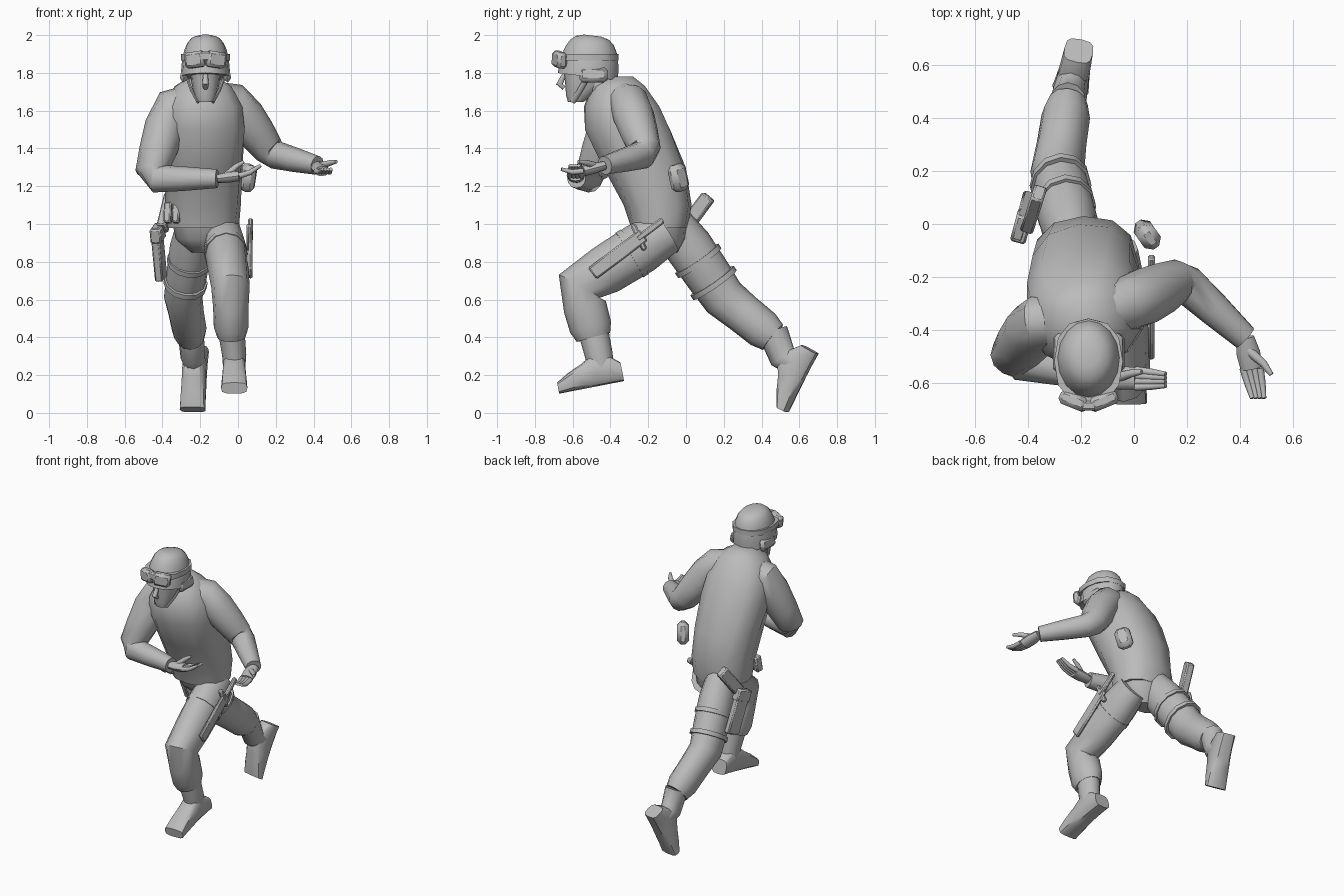
import bpy, bmesh, math
from mathutils import Vector, Matrix

if "Cube" in bpy.data.objects:
    bpy.data.objects.remove(bpy.data.objects["Cube"])

RIGHT, BACK, UP = Vector((1, 0, 0)), Vector((0, 1, 0)), Vector((0, 0, 1))
GREY = (.5, .5, .5, 1)
grey = bpy.data.materials.new("plain grey")
grey.use_nodes = True
grey.diffuse_color = GREY
grey.node_tree.nodes["Principled BSDF"].inputs["Base Color"].default_value = GREY


def finish(name, bm):
    bmesh.ops.recalc_face_normals(bm, faces=bm.faces)
    mesh = bpy.data.meshes.new(name)
    bm.to_mesh(mesh)
    bm.free()
    mesh.materials.append(grey)
    part = bpy.data.objects.new(name, mesh)
    bpy.context.collection.objects.link(part)
    bpy.ops.object.select_all(action='DESELECT')
    part.select_set(True)
    bpy.context.view_layer.objects.active = part
    bpy.ops.object.shade_smooth_by_angle(angle=math.radians(40))


def oval(centre, across, along, width, depth, power=.85, sides=12):
    """Ring of points round a centre, slightly squared off."""
    ring = []
    for i in range(sides):
        turn = math.tau * i / sides
        x, y = math.cos(turn), math.sin(turn)
        ring.append(centre + across * width * math.copysign(abs(x) ** power, x)
                    + along * depth * math.copysign(abs(y) ** power, y))
    return ring


def skin(name, rings, matrix=Matrix()):
    bm = bmesh.new()
    loops = [[bm.verts.new(point) for point in ring] for ring in rings]
    for low, high in zip(loops, loops[1:]):
        for i in range(len(low)):
            bm.faces.new((low[i - 1], low[i], high[i], high[i - 1]))
    bm.faces.new(loops[0])
    bm.faces.new(loops[-1])
    bm.transform(matrix)
    finish(name, bm)


def tube(name, path, radii, side=RIGHT, flat=1):
    """Round loft along a path; flat scales its depth against its width."""
    path = [Vector(point) for point in path]
    rings = []
    for i, (point, radius) in enumerate(zip(path, radii)):
        tangent = (path[min(i + 1, len(path) - 1)] - path[max(i - 1, 0)]).normalized()
        across = (side - tangent * side.dot(tangent)).normalized()
        rings.append(oval(point, across, tangent.cross(across), radius, radius * flat, 1))
    skin(name, rings)


def bend(start, joint, end, profile):
    """Points on a bent limb: 0 is the start, 1 the joint, 2 the end."""
    a, b, c = Vector(start), Vector(joint), Vector(end)
    return [a.lerp(b, t) if t < 1 else b.lerp(c, t - 1) for t in profile]


def stack(name, x, levels, twist=0):
    """Loft of level rings: height, half width, middle y, half depth."""
    rings = []
    for z, width, y, depth in levels:
        turn = Matrix.Rotation(twist * (z - 1), 3, 'Z')
        rings.append(oval(Vector((x, y, z)), turn @ RIGHT, turn @ BACK, width, depth))
    skin(name, rings)


def box(name, centre, size, pitch=0, yaw=0, roll=0, bevel=.008):
    place = Matrix.Translation(centre)
    for angle, axis in ((yaw, 'Z'), (pitch, 'X'), (roll, 'Y')):
        place = place @ Matrix.Rotation(math.radians(angle), 4, axis)
    bm = bmesh.new()
    bmesh.ops.create_cube(bm, size=1, matrix=place @ Matrix.Diagonal((*size, 1)))
    bmesh.ops.bevel(bm, geom=bm.edges[:], offset=bevel, segments=1, affect='EDGES')
    finish(name, bm)


# Jacket, twisted so that the left shoulder sits further back
stack("jacket", -.185, [
    (.98, .19, -.14, .15), (1.1, .2, -.15, .18), (1.3, .21, -.22, .22), (1.5, .225, -.31, .23),
    (1.62, .21, -.34, .2), (1.73, .15, -.36, .14), (1.78, .07, -.35, .07)], twist=.4)
stack("pelvis", -.18, [(.85, .07, -.1, .06), (.92, .15, -.12, .12), (1.02, .17, -.13, .14)])

# Neck and face
HEAD = Vector((-.172, -.52, 1.78))
neck_base = HEAD + Vector((0, .13, -.1))
tube("collar", [neck_base, neck_base.lerp(HEAD, .5)], (.1, .08))
tube("neck", [neck_base, HEAD], (.075, .065))
stack("face", HEAD.x, [(1.645, .042, -.585, .04), (1.68, .06, -.565, .07),
                       (1.75, .075, -.53, .11), (1.84, .085, -.53, .125)])
tube("nose", [HEAD + Vector((0, y, z)) for y, z in ((-.125, .01), (-.15, -.04), (-.125, -.06))],
     (.012, .018, .012))

# Helmet dome, tilted back, with ear flaps and chin straps
dome = []
for step in range(7):
    lift = math.radians(step * 14)
    spread = math.cos(lift) ** .55
    dome.append(oval(UP * .22 * math.sin(lift), RIGHT, BACK, .13 * spread, .16 * spread, 1, 16))
skin("helmet", dome, Matrix.Translation(HEAD) @ Matrix.Rotation(-.12, 4, 'X'))
for s in (-1, 1):
    box("helmet_ear_flap", HEAD + Vector((s * .112, .03, .01)), (.04, .15, .08),
        roll=s * -10, bevel=.018)
    strap = [HEAD + Vector((s * x, y, z))
             for x, y, z in ((.1, 0, 0), (.075, -.04, -.07), (.04, -.08, -.135))]
    tube("chin_strap", strap, (.015,) * 3, BACK, .5)

# Goggles and their band
stack("goggle_band", HEAD.x, [(z, .13, -.52, .162) for z in (1.865, 1.9)])
for s in (-1, 1):
    box("goggle_lens", HEAD + Vector((s * .055, -.15, .09)), (.11, .055, .085),
        yaw=s * 22, roll=s * 8, bevel=.015)
box("goggle_bridge", HEAD + Vector((0, -.168, .108)), (.06, .035, .05))

# Sleeves, each running on from inside the chest
CHEST = Vector((-.17, -.35, 1.66))
SLEEVE = {0: .105, .25: .11, .6: .1, .9: .085, 1.1: .075, 1.5: .065, 2: .05}
left_wrist, right_wrist = Vector((.42, -.43, 1.31)), Vector((-.11, -.58, 1.24))
for name, shoulder, elbow, wrist in (
        ("left_sleeve", (-.02, -.3, 1.64), (.18, -.21, 1.37), left_wrist),
        ("right_sleeve", (-.355, -.37, 1.61), (-.47, -.51, 1.24), right_wrist)):
    tube(name, [CHEST] + bend(shoulder, elbow, wrist, SLEEVE), [.1, *SLEEVE.values()], BACK)


def hand(side, wrist, reach, thumb, across):
    """Open hand: a flat palm, four curled fingers across it, and a thumb."""
    reach, thumb = Vector(reach), Vector(thumb)
    knuckles = wrist + reach * .5 - UP * .02
    tube(side + "_palm", [wrist, wrist.lerp(knuckles, .5), knuckles],
         (.035, .045, .042), across, .65)
    for k in range(4):
        offset = across * (k - 1.5) * .021
        root, tip = knuckles + offset, wrist + reach + offset * .7
        curl = root.lerp(tip, .5) - UP * .01
        tube(side + "_finger", [root, curl, tip], (.015, .014, .009), across)
    tube(side + "_thumb", [wrist + reach * .2, wrist + thumb * .7, wrist + thumb],
         (.02, .015, .009), across)


hand("left", left_wrist, (.05, -.23, -.02), (.1, -.14, .02), RIGHT)
hand("right", right_wrist, (.23, -.01, .07), (.14, .02, .09), BACK)

# Trousers
TROUSER = {0: .095, .3: .112, .7: .108, 1: .102, 1.4: .094, 1.8: .092, 2: .075}
left_hip, left_knee, left_cuff = map(Vector, ((-.08, -.1, .96), (-.04, -.565, .67), (-.035, -.49, .4)))
right_hip, right_knee, right_cuff = map(Vector, ((-.23, -.07, 1), (-.29, .2, .61), (-.25, .46, .4)))
tube("left_trouser", bend(left_hip, left_knee, left_cuff, TROUSER), TROUSER.values(), flat=1.22)
tube("right_trouser", bend(right_hip, right_knee, right_cuff, TROUSER), TROUSER.values(), flat=1.14)

# Thigh straps
for name, hip, knee, place in (("left", left_hip, left_knee, .4),
                               ("right", right_hip, right_knee, .5),
                               ("right", right_hip, right_knee, .8)):
    band = [hip.lerp(knee, place + edge) for edge in (-.03, .03)]
    tube(name + "_thigh_strap", band, (.116, .116), flat=1.2)


# Boots: a foot lofted from heel to toe, and a shaft up into the cuff
def boot(side, place, pitch, yaw, cuff):
    matrix = Matrix.Translation(place) @ Matrix.Rotation(math.radians(yaw), 4, 'Z')
    matrix = matrix @ Matrix.Rotation(math.radians(pitch), 4, 'X')
    foot = []
    for i, height in enumerate((.1, .16, .17, .13, .1, .06)):
        middle = BACK * (.15 - .07 * i) + UP * height / 2
        foot.append(oval(middle, RIGHT, UP, .055 + .003 * i, height / 2, .6))
    skin(side + "_boot_foot", foot, matrix)
    ankle, instep = (matrix @ (BACK * .045 + UP * z) for z in (.16, .08))
    tube(side + "_boot_shaft", [cuff + UP * .03, ankle, instep], (.07, .064, .058), flat=1.15)


boot("left", (-.02, -.475, .14), 11, 0, left_cuff)
boot("right", (-.215, .63, .18), 62, -12, right_cuff)

# Gear on the right hip: holster and pouches
for name, centre, size in (("holster", (-.42, .03, .85), (.045, .1, .3)),
                           ("holster_flap", (-.425, -.01, .95), (.06, .11, .08))):
    box(name, centre, size, pitch=20, yaw=-15)
box("rear_pouch", (-.38, .055, 1.06), (.05, .075, .22), pitch=-38, yaw=-18)
for x in (-.37, -.325):
    box("front_pouch", (x, -.26, 1.06), (.04, .05, .11), pitch=-10, yaw=-15)

# Gear on the left hip: sheathed knife and canteen
box("sheath", (.066, -.36, .84), (.022, .075, .34), pitch=-53)
box("knife_grip", (.066, -.19, .97), (.026, .035, .17), pitch=-53)
box("sheath_hanger", (.06, -.25, .93), (.03, .03, .15), pitch=25)
box("canteen", (.05, -.04, 1.245), (.075, .1, .145), pitch=15, yaw=35, bevel=.025)
